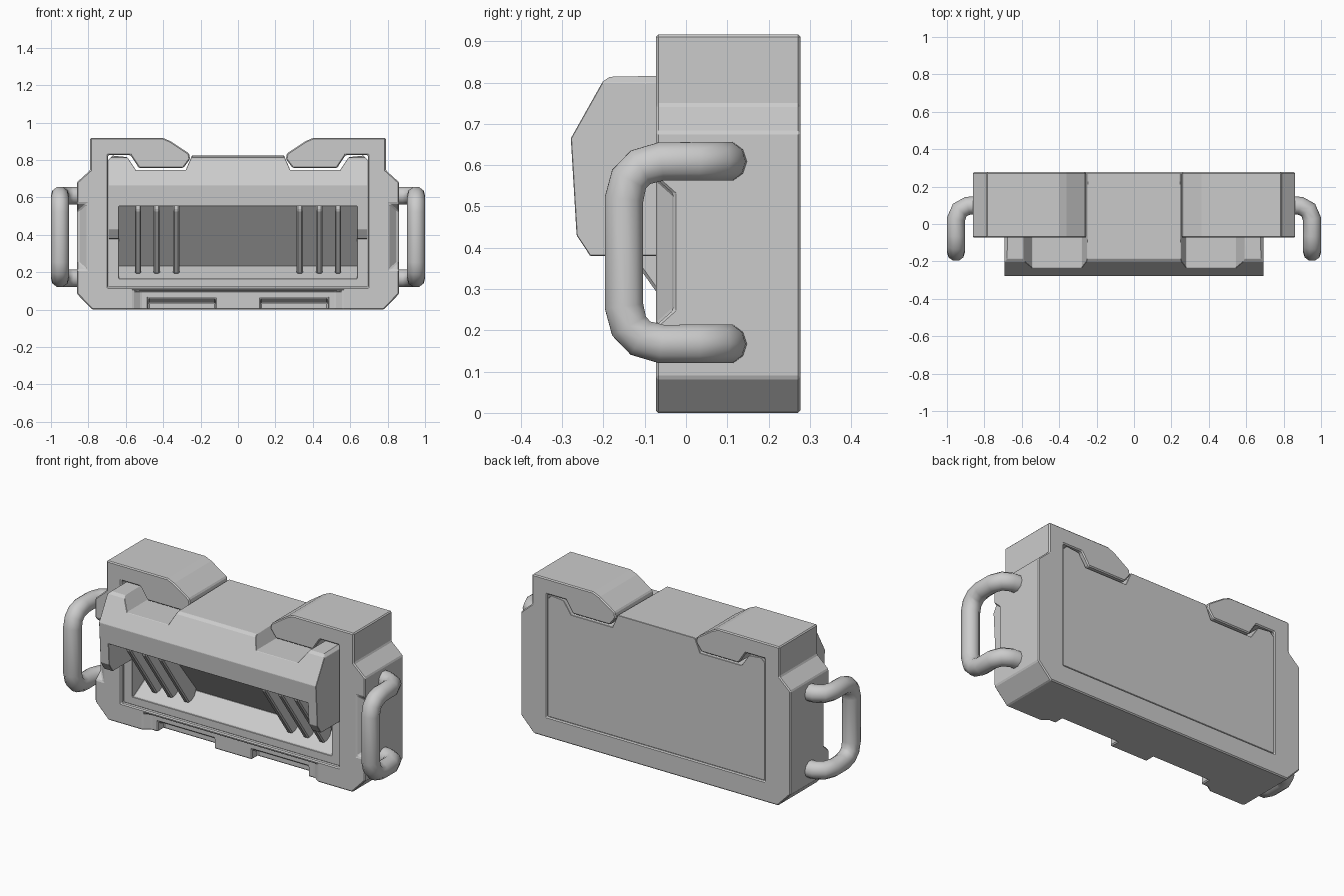
import bpy, bmesh
from mathutils import Vector

if "Cube" in bpy.data.objects:
    bpy.data.objects.remove(bpy.data.objects["Cube"])


def prism(name, pts, lo, hi, axis):
    """Extrude a 2D profile along x (pts are y,z), y (pts are x,z) or z (pts are x,y)."""
    place = {'x': lambda p, t: (t, p[0], p[1]), 'y': lambda p, t: (p[0], t, p[1]),
             'z': lambda p, t: (p[0], p[1], t)}[axis]
    bm = bmesh.new()
    face = bm.faces.new([bm.verts.new(place(p, lo)) for p in pts])
    ext = bmesh.ops.extrude_face_region(bm, geom=[face])
    vec = Vector(place((0, 0), hi - lo))
    bmesh.ops.translate(bm, vec=vec, verts=[v for v in ext['geom'] if isinstance(v, bmesh.types.BMVert)])
    bmesh.ops.recalc_face_normals(bm, faces=bm.faces)
    me = bpy.data.meshes.new(name)
    bm.to_mesh(me)
    bm.free()
    ob = bpy.data.objects.new(name, me)
    bpy.context.collection.objects.link(ob)
    return ob


def boolean(ob, cutter, op='DIFFERENCE'):
    m = ob.modifiers.new('cut', 'BOOLEAN')
    m.operation, m.object, m.solver = op, cutter, 'EXACT'
    bpy.context.view_layer.objects.active = ob
    bpy.ops.object.modifier_apply(modifier='cut')
    bpy.data.objects.remove(cutter, do_unlink=True)


def bevel(ob, width):
    m = ob.modifiers.new('bevel', 'BEVEL')
    m.width, m.segments, m.limit_method = width, 1, 'ANGLE'


def mirrored(half):
    return half + [(-x, z) for x, z in reversed(half)]


# Outer C-shaped frame with two hooked arms over the top
frame = prism('outer_frame', mirrored([
    (0.78, 0.0), (0.862, 0.085), (0.862, 0.68), (0.79, 0.745), (0.79, 0.917),
    (0.40, 0.917), (0.36, 0.90), (0.262, 0.835), (0.256, 0.805), (0.292, 0.757),
    (0.53, 0.757), (0.575, 0.826), (0.695, 0.826), (0.695, 0.118)]), -0.073, 0.277, 'y')
# lower bar set back between flared ends
setback = prism('setback_cutter', mirrored([(0.60, -0.1), (0.52, -0.045)]), -0.1, 0.1, 'z')
boolean(frame, setback)
for s in (-1, 1):
    # scooped front edge beside each handle
    scoop = prism('scoop_cutter', [(-0.12, 0.17), (-0.03, 0.25), (-0.03, 0.53), (-0.12, 0.61)],
                  s * 0.76, s * 0.95, 'x')
    for v in scoop.data.vertices:
        if abs(v.co.x) < 0.85 and v.co.y > -0.1:
            v.co.x = s * 0.85
    boolean(frame, scoop)
    # notch in the lower front edge
    notch = prism('notch_cutter', [(-0.1, -0.03), (0.01, -0.03), (0.01, 0.035), (-0.045, 0.062), (-0.1, 0.062)],
                  min(s * 0.12, s * 0.48), max(s * 0.12, s * 0.48), 'x')
    boolean(frame, notch)
bevel(frame, 0.006)

# Inner housing: side silhouette intersected with the notched front outline
core = prism('inner_housing', [
    (0.271, 0.12), (0.271, 0.823), (-0.185, 0.814), (-0.202, 0.802), (-0.279, 0.665),
    (-0.265, 0.43), (-0.232, 0.38), (-0.055, 0.38), (-0.055, 0.12)], -0.8, 0.8, 'x')
outline = prism('outline_cutter', mirrored([
    (0.693, 0.1), (0.693, 0.80), (0.67, 0.823), (0.592, 0.815), (0.545, 0.745),
    (0.28, 0.745), (0.243, 0.83)]), -0.5, 0.5, 'y')
boolean(core, outline, 'INTERSECT')
# Wedge-shaped cavity with sloping back wall and floor
cavity = prism('cavity_cutter', [
    (-0.4, 0.553), (-0.17, 0.553), (0.08, 0.235), (-0.04, 0.165), (-0.4, 0.165)], -0.637, 0.637, 'x')
boolean(core, cavity)
bevel(core, 0.005)

# Sloping ribs on the cavity wall
for s in (-1, 1):
    for x in (0.33, 0.435, 0.535):
        rib = prism('cavity_rib', [(-0.238, 0.56), (-0.1, 0.56), (0.08, 0.27), (0.05, 0.2), (0.0, 0.192), (-0.24, 0.53)],
                    s * x - 0.017, s * x + 0.017, 'x')
        bevel(rib, 0.007)

# Tubular side handles
half = [(0.84, 0.10, 0.221), (0.89, 0.097, 0.221), (0.932, 0.075, 0.221), (0.952, 0.025, 0.221),
        (0.952, -0.06, 0.221), (0.952, -0.11, 0.207), (0.952, -0.138, 0.178), (0.952, -0.15, 0.13)]
path = half + [(x, y, -z) for x, y, z in reversed(half)]
for s, name in ((-1, 'left_handle'), (1, 'right_handle')):
    cu = bpy.data.curves.new(name, 'CURVE')
    cu.dimensions = '3D'
    cu.bevel_depth, cu.bevel_resolution, cu.use_fill_caps = 0.049, 3, True
    sp = cu.splines.new('POLY')
    sp.points.add(len(path) - 1)
    for p, (x, y, z) in zip(sp.points, path):
        p.co = (s * x, y, 0.388 + z, 1)
    sp.use_smooth = True
    ob = bpy.data.objects.new(name, cu)
    bpy.context.collection.objects.link(ob)
